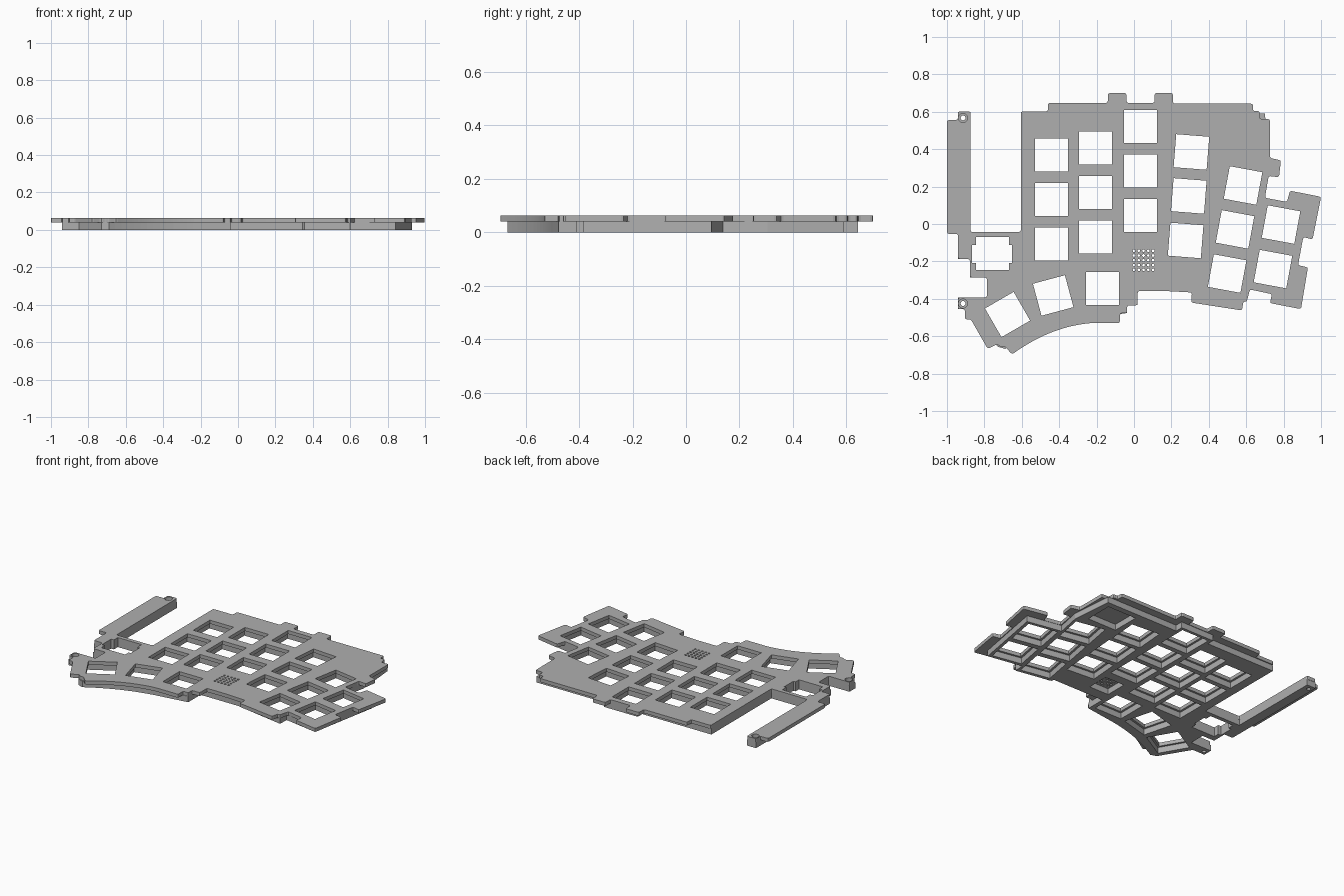
import bpy, bmesh, math
from mathutils import Vector, Matrix

cube = bpy.data.objects.get("Cube")
if cube:
    bpy.data.objects.remove(cube, do_unlink=True)

# Single grey plastic
grey = bpy.data.materials.new("grey plastic")
grey.use_nodes = True
colour = (0.43, 0.43, 0.43, 1)
grey.diffuse_color = colour
grey.node_tree.nodes["Principled BSDF"].inputs["Base Color"].default_value = colour


def square(x, y, deg, half):
    turn = Matrix.Rotation(math.radians(deg), 2)
    return [Vector((x, y)) + turn @ Vector((sx * half, sy * half))
            for sx, sy in ((-1, -1), (1, -1), (1, 1), (-1, 1))]


def rect(x0, y0, x1, y1):
    return [(x0, y0), (x1, y0), (x1, y1), (x0, y1)]


def circle(x, y, r, n):
    return [(x + r * math.cos(i * math.tau / n), y + r * math.sin(i * math.tau / n))
            for i in range(n)]


def arc(p, q, r, n=14):
    """Points from p to q along a curve pulled towards control point r."""
    p, q, r = Vector(p), Vector(q), Vector(r)
    return [p * (1 - t) ** 2 + r * 2 * t * (1 - t) + q * t * t
            for t in (i / n for i in range(n + 1))]


def rounded(pts, radius):
    pts = [Vector(p) for p in pts]
    out = []
    for i, p in enumerate(pts):
        a, b = pts[i - 1] - p, pts[(i + 1) % len(pts)] - p
        s = p + a.normalized() * min(radius, a.length * 0.4)
        e = p + b.normalized() * min(radius, b.length * 0.4)
        out += [s, (s + e + 2 * p) / 4, e]
    return out


def slab(name, loops, z0, z1):
    """Extruded flat sheet: the first loop is the outline, the others are holes."""
    curve = bpy.data.curves.new(name, "CURVE")
    curve.dimensions = "2D"
    curve.fill_mode = "BOTH"
    curve.extrude = (z1 - z0) / 2
    for loop in loops:
        spline = curve.splines.new("POLY")
        spline.points.add(len(loop) - 1)
        for point, p in zip(spline.points, loop):
            point.co = (p[0], p[1], 0, 1)
        spline.use_cyclic_u = True
    source = bpy.data.objects.new(name + "_curve", curve)
    bpy.context.collection.objects.link(source)
    bpy.context.view_layer.update()
    mesh = bpy.data.meshes.new_from_object(
        source.evaluated_get(bpy.context.evaluated_depsgraph_get()))
    bpy.data.objects.remove(source, do_unlink=True)
    bm = bmesh.new()
    bm.from_mesh(mesh)
    bmesh.ops.remove_doubles(bm, verts=bm.verts, dist=1e-5)
    bmesh.ops.translate(bm, verts=bm.verts, vec=(0, 0, (z0 + z1) / 2))
    bmesh.ops.recalc_face_normals(bm, faces=bm.faces)
    for f in bm.faces:
        f.smooth = False
        f.material_index = 0
    bm.to_mesh(mesh)
    bm.free()
    mesh.name = name
    mesh.materials.clear()
    mesh.materials.append(grey)
    obj = bpy.data.objects.new(name, mesh)
    bpy.context.collection.objects.link(obj)
    return obj


# Key positions: x, y, rotation
keys = [(-0.441, y, 0) for y in (0.369, 0.131, -0.107)]
keys += [(-0.206, y, 0) for y in (0.406, 0.168, -0.07)]
keys += [(0.035, y, 0) for y in (0.521, 0.283, 0.045)]
keys += [(0.307, 0.385, -4.5), (0.293, 0.15, -4.5), (0.276, -0.088, -4.5)]
keys += [(0.583, 0.206, -10.5), (0.54, -0.029, -10.5), (0.498, -0.265, -10.5)]
keys += [(0.786, -0.003, -10.5), (0.743, -0.241, -10.5)]
keys += [(-0.168, -0.345, 0), (-0.432, -0.382, 15), (-0.676, -0.484, 30)]

screws = [(-0.914, 0.567), (-0.914, -0.425)]

# Notched opening for the rotary control
knob_hole = [(-0.845, -0.07), (-0.668, -0.07), (-0.668, -0.112), (-0.652, -0.112),
             (-0.652, -0.209), (-0.668, -0.209), (-0.668, -0.246), (-0.845, -0.246),
             (-0.845, -0.209), (-0.866, -0.209), (-0.866, -0.112), (-0.845, -0.112)]

# Upper plate outline
plate_outline = [
    (-1, 0.556), (-0.941, 0.556), (-0.941, 0.602), (-0.874, 0.602), (-0.874, -0.043),
    (-0.605, -0.043), (-0.605, 0.602), (-0.46, 0.602), (-0.46, 0.647), (-0.14, 0.647),
    (-0.14, 0.7), (-0.04, 0.7), (-0.04, 0.647), (0.11, 0.647), (0.11, 0.7),
    (0.208, 0.7), (0.208, 0.643), (0.636, 0.643), (0.636, 0.604), (0.672, 0.604),
    (0.672, 0.561), (0.727, 0.561), (0.727, 0.353), (0.786, 0.34), (0.775, 0.25),
    (0.72, 0.257), (0.7, 0.14), (0.818, 0.118), (0.834, 0.178), (1, 0.145),
    (0.955, -0.082), (0.905, -0.07), (0.877, -0.22), (0.93, -0.232), (0.893, -0.455),
    (0.727, -0.423), (0.737, -0.375), (0.62, -0.35), (0.603, -0.415), (0.585, -0.415),
    (0.577, -0.462), (0.305, -0.42), (0.31, -0.366), (0.16, -0.358), (0.02, -0.358),
    (0.02, -0.435), (-0.037, -0.435), (-0.037, -0.476), (-0.075, -0.476), (-0.075, -0.53)]
plate_outline += arc((-0.235, -0.53), (-0.652, -0.697), (-0.45, -0.55))
plate_outline += [
    (-0.69, -0.655), (-0.71, -0.66), (-0.73, -0.642), (-0.782, -0.668), (-0.872, -0.51),
    (-0.904, -0.51), (-0.904, -0.455), (-0.941, -0.455), (-0.941, -0.393),
    (-0.786, -0.393), (-0.786, -0.286), (-0.877, -0.286), (-0.877, -0.187),
    (-0.941, -0.187), (-0.941, -0.053), (-1, -0.053)]

holes = [square(x, y, a, 0.0885) for x, y, a in keys] + [knob_hole]
holes += [circle(x, y, 0.024, 20) for x, y in screws]
holes += [circle(i * 0.0255, -0.143 - j * 0.0255, 0.0075, 8)
          for i in range(5) for j in range(5)]
slab("top_plate", [rounded(plate_outline, 0.011)] + holes, 0.04, 0.064)

# Lower frame: stepped-in walls with a pocket under every key
frame_outline = [
    (-0.941, 0.6), (-0.874, 0.6), (-0.874, -0.043), (-0.605, -0.043), (-0.605, 0.595),
    (-0.09, 0.595), (-0.09, 0.643), (0.16, 0.643), (0.16, 0.59), (0.7, 0.59),
    (0.725, 0.305), (0.692, 0.139), (0.93, 0.095), (0.842, -0.384), (0.602, -0.342),
    (0.6, -0.41), (0.356, -0.366), (0.345, -0.345), (-0.037, -0.345), (-0.037, -0.476)]
frame_outline += arc((-0.2, -0.5), (-0.69, -0.668), (-0.46, -0.53))
frame_outline += [
    (-0.73, -0.655), (-0.85, -0.455), (-0.941, -0.455), (-0.941, -0.393),
    (-0.786, -0.393), (-0.786, -0.286), (-0.877, -0.286), (-0.877, -0.187),
    (-0.941, -0.187)]

pockets = [square(x, y, a, 0.102) for x, y, a in keys] + [knob_hole]
pockets += [circle(x, y, 0.013, 16) for x, y in screws]
pockets.append(rect(-0.02, -0.27, 0.125, -0.12))       # under the vent holes
pockets.append(rect(0.45, 0.36, 0.665, 0.55))          # circuit board bay
slab("lower_frame", [frame_outline] + pockets, 0.0, 0.04)
